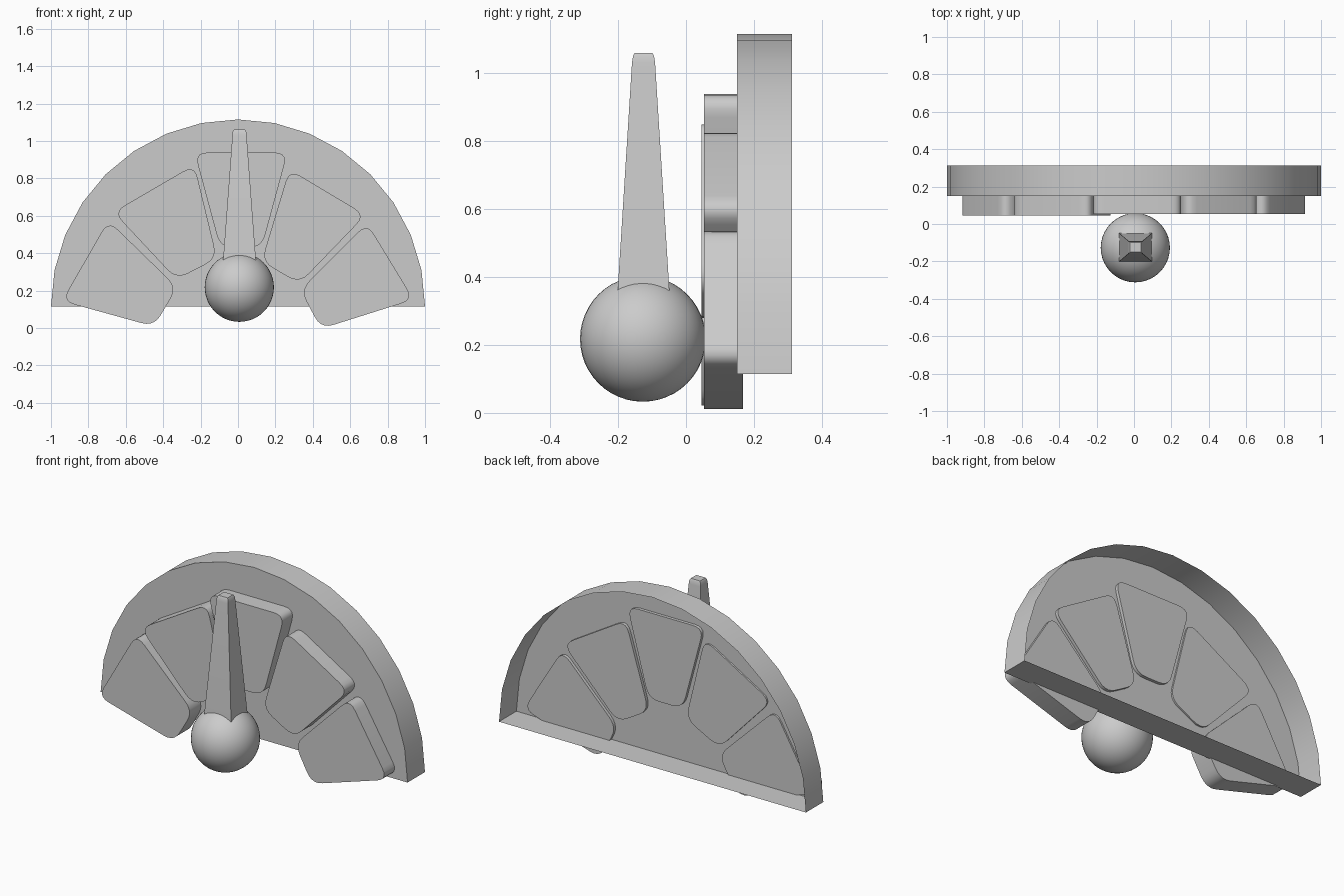
import bpy, bmesh, math
from mathutils import Vector

if "Cube" in bpy.data.objects:
    bpy.data.objects.remove(bpy.data.objects["Cube"])


def finish(name, bm, angle=30):
    bmesh.ops.recalc_face_normals(bm, faces=bm.faces)
    mesh = bpy.data.meshes.new(name)
    bm.to_mesh(mesh)
    bm.free()
    obj = bpy.data.objects.new(name, mesh)
    bpy.context.collection.objects.link(obj)
    bpy.ops.object.select_all(action='DESELECT')
    bpy.context.view_layer.objects.active = obj
    obj.select_set(True)
    bpy.ops.object.shade_smooth_by_angle(angle=math.radians(angle))
    return obj


def loft(name, rings, cap_start=True, cap_end=True):
    """Skin a list of equal-length closed rings of points."""
    bm = bmesh.new()
    loops = [[bm.verts.new(p) for p in ring] for ring in rings]
    n = len(loops[0])
    for a, b in zip(loops, loops[1:]):
        for i in range(n):
            j = (i + 1) % n
            bm.faces.new((a[i], a[j], b[j], b[i]))
    if cap_start:
        bm.faces.new(loops[0])
    if cap_end:
        bm.faces.new(loops[-1])
    return finish(name, bm)


def prism(name, outline, y0, y1, back=True):
    return loft(name, [[(x, y, z) for x, z in outline] for y in (y0, y1)], True, back)


def rounded(corners, setback=0.07, steps=5):
    """Replace every sharp corner of a polygon with a short curve."""
    pts = [Vector(c) for c in corners]
    out = []
    for i, p in enumerate(pts):
        a = p + (pts[i - 1] - p).normalized() * setback
        b = p + (pts[(i + 1) % len(pts)] - p).normalized() * setback
        for k in range(steps + 1):
            t = k / steps
            out.append(a * (1 - t) ** 2 + p * 2 * t * (1 - t) + b * t * t)
    return out


# Half-round backing shell, open at the rear
arc = [(math.cos(math.pi * i / 16), 0.115 + math.sin(math.pi * i / 16)) for i in range(17)]
prism("dial_shell", arc, 0.15, 0.312, back=False)

# Five rounded wedge panels across the dial
wedges = {
    "panel_far_left": [(-.693, .575), (-.941, .144), (-.449, .008), (-.326, .217)],
    "panel_left": [(-.233, .872), (-.666, .62), (-.329, .26), (-.112, .372)],
    "panel_centre": [(-.232, .938), (.265, .938), (.127, .43), (-.095, .43)],
    "panel_right": [(.275, .848), (.682, .604), (.329, .238), (.126, .356)],
    "panel_far_right": [(.690, .561), (.939, .152), (.444, -.004), (.334, .203)],
}
for name, corners in wedges.items():
    front = 0.045 if name.endswith("left") else 0.053
    prism(name, rounded(corners), front, front + 0.115)

# Tapered needle with a chamfered tip
rings = []
for z, hx, hy in ((0.25, .096, .083), (1.03, .038, .034), (1.05, .036, .031), (1.06, .030, .026)):
    rings.append([(0.008 + sx * hx, -0.125 + sy * hy, z)
                  for sx, sy in ((-1, -1), (1, -1), (1, 1), (-1, 1))])
loft("needle", rings)

# Ball pivot
bm = bmesh.new()
bmesh.ops.create_uvsphere(bm, u_segments=40, v_segments=24, radius=0.185)
bmesh.ops.translate(bm, verts=bm.verts, vec=(0.007, -0.127, 0.218))
finish("pivot_ball", bm)
